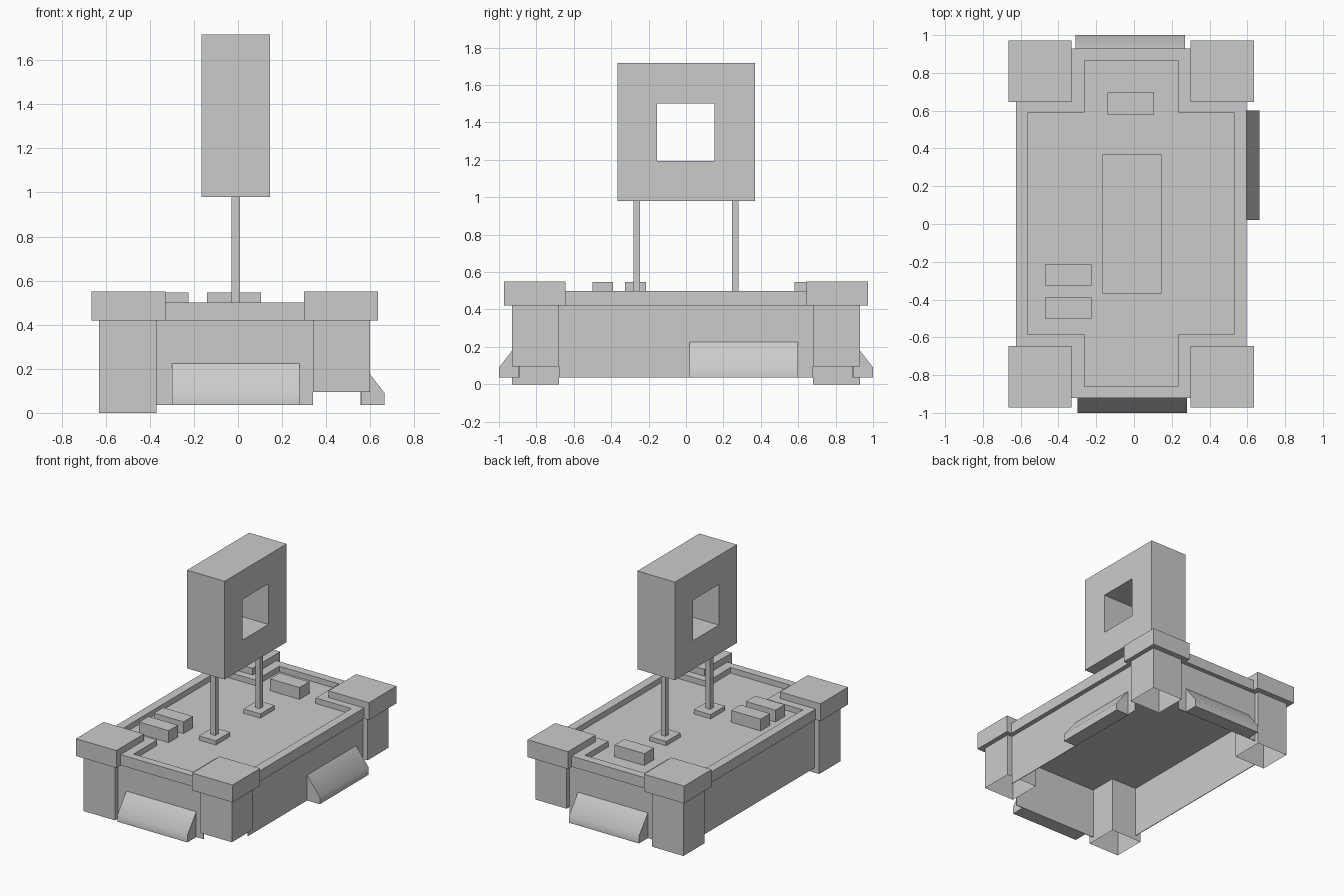
import bpy, bmesh

if "Cube" in bpy.data.objects:
    bpy.data.objects.remove(bpy.data.objects["Cube"])

CX = -0.015  # body centre line in x


def make(name, verts, faces):
    mesh = bpy.data.meshes.new(name)
    mesh.from_pydata(verts, [], faces)
    bm = bmesh.new()
    bm.from_mesh(mesh)
    bmesh.ops.recalc_face_normals(bm, faces=bm.faces)
    bm.to_mesh(mesh)
    bm.free()
    obj = bpy.data.objects.new(name, mesh)
    bpy.context.collection.objects.link(obj)
    return obj


def box(name, x, y, z, open_bottom=False):
    verts = [(a, b, c) for c in z for a, b in
             ((x[0], y[0]), (x[1], y[0]), (x[1], y[1]), (x[0], y[1]))]
    faces = [(4, 5, 6, 7), (0, 1, 5, 4), (1, 2, 6, 5), (2, 3, 7, 6), (3, 0, 4, 7)]
    if not open_bottom:
        faces.append((3, 2, 1, 0))
    return make(name, verts, faces)


def prism(name, pts, place, lo, hi):
    """Extrude a closed profile; place(u, v, w) maps it into space."""
    n = len(pts)
    verts = [place(u, v, w) for w in (lo, hi) for u, v in pts]
    faces = [tuple(range(n)), tuple(range(n, 2 * n))]
    faces += [(i, (i + 1) % n, n + (i + 1) % n, n + i) for i in range(n)]
    return make(name, verts, faces)


def span(s, a, b, c=0.0):
    return sorted((c + s * a, c + s * b))


def cut(obj, cutter):
    mod = obj.modifiers.new("cut", "BOOLEAN")
    mod.object, mod.operation, mod.solver = cutter, "DIFFERENCE", "EXACT"
    bpy.context.view_layer.objects.active = obj
    bpy.ops.object.modifier_apply(modifier=mod.name)
    bpy.data.objects.remove(cutter)


# Deck slab with a cross-shaped recess leaving a raised rim
deck = box("deck", (-0.625, 0.595), (-0.92, 0.928), (0.42, 0.5))
ox, ix, oy, iy = 0.545, 0.248, 0.863, 0.587
quarter = [(ox, iy), (ix, iy), (ix, oy)]
cross = quarter + [(-x, y) for x, y in quarter[::-1]]
cross += [(-x, -y) for x, y in cross]
cut(deck, prism("recess_cutter", cross, lambda u, v, w: (CX + u, v + 0.002, w), 0.458, 0.6))

# Corner posts (open underneath, longer on the left) and their caps
for sx, side in ((-1, "left"), (1, "right")):
    for sy, end in ((-1, "front"), (1, "back")):
        box(f"{end}_{side}_post", span(sx, 0.355, 0.615, CX), span(sy, 0.68, 0.93),
            (0 if sx < 0 else 0.095, 0.42), open_bottom=True)
        box(f"{end}_{side}_cap", span(sx, 0.315, 0.65, CX),
            span(sy, 0.645, 0.972), (0.42, 0.55))

# Thin skirt panels between the posts
for s, side, end in ((-1, "left", "front"), (1, "right", "back")):
    box(f"{side}_skirt", span(s, 0.57, 0.575, CX), (-0.68, 0.68), (0.035, 0.42))
    box(f"{end}_skirt", (-0.37, 0.34), span(s, 0.89, 0.895), (0.035, 0.42))

# Sloping bumpers: profile is (distance outward from wall, height)
profile = [(0, 0.035), (0.105, 0.035), (0.105, 0.09), (0, 0.225)]
bumpers = [
    prism("front_bumper", profile, lambda u, v, w: (w, -0.895 - u, v), -0.3, 0.28),
    prism("back_bumper", profile, lambda u, v, w: (w, 0.895 + u, v), -0.31, 0.27),
    prism("right_bumper", profile, lambda u, v, w: (0.56 + u, w, v), 0.02, 0.6),
]
bpy.ops.object.select_all(action="DESELECT")
for b in bumpers:
    b.select_set(True)
bpy.context.view_layer.objects.active = bumpers[0]
bpy.ops.object.shade_smooth_by_angle(angle=0.8)

# Small blocks standing on the deck
for i, (x, y) in enumerate((((-0.47, -0.225), (-0.325, -0.215)),
                            ((-0.47, -0.225), (-0.5, -0.39)),
                            ((-0.14, 0.105), (0.58, 0.695)))):
    box(f"deck_block_{i + 1}", x, y, (0.458, 0.547))

# Poles on foot pads
for s, end in ((-1, "front"), (1, "back")):
    y = 0.264 * s
    box(f"{end}_pole_pad", (CX + 0.005 - 0.07, CX + 0.005 + 0.07), (y - 0.085, y + 0.085), (0.458, 0.49))
    box(f"{end}_pole", (-0.029, 0.009), (y - 0.018, y + 0.018), (0.49, 0.98))

# Raised block with a square window through it
sign = box("raised_block", (-0.166, 0.146), (-0.367, 0.369), (0.98, 1.717))
cut(sign, box("window_cutter", (-0.4, 0.4), (-0.154, 0.153), (1.195, 1.5)))
